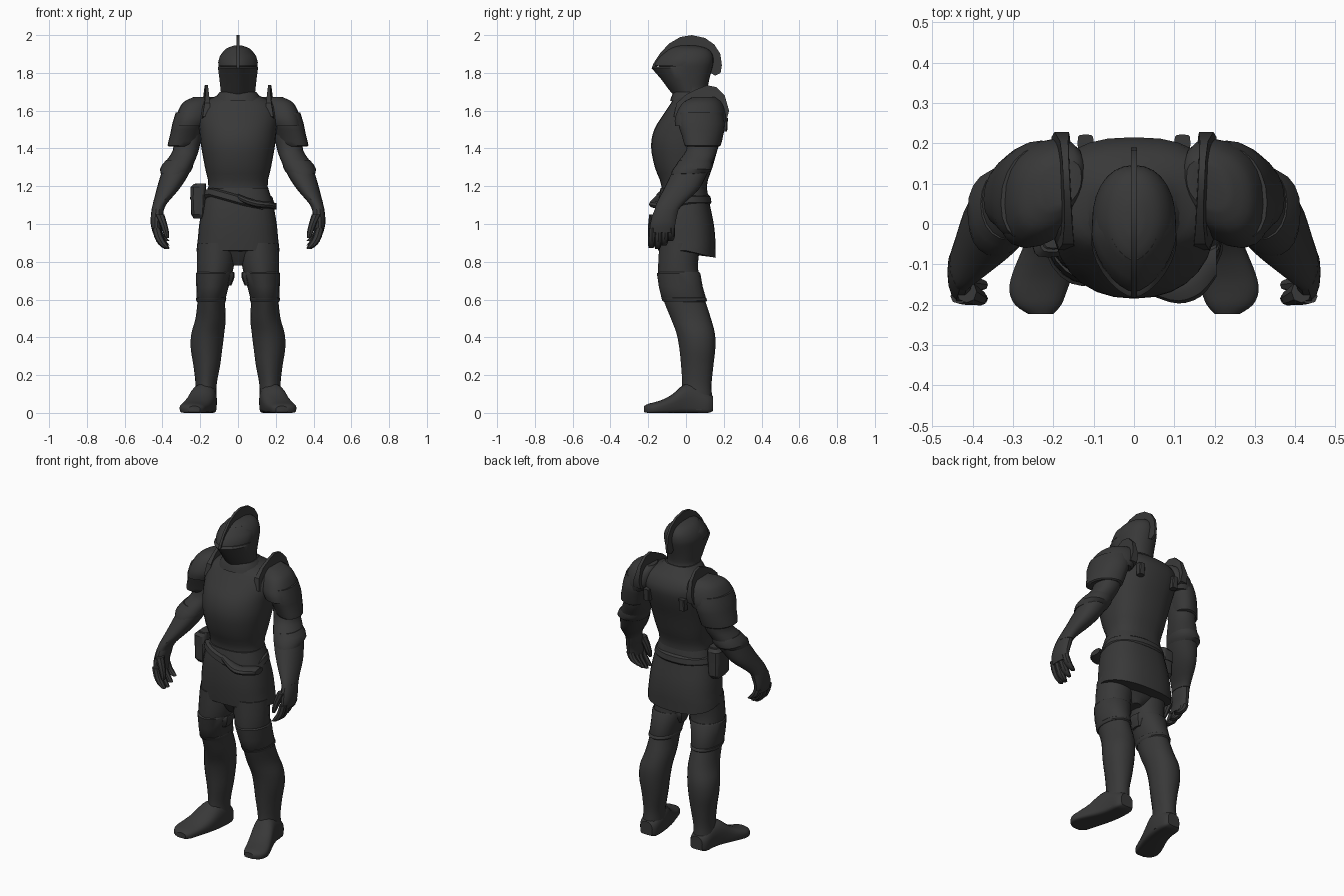
import bpy, bmesh, math

steel = bpy.data.materials.new("dark steel")
steel.diffuse_color = (0.04, 0.04, 0.04, 1)


def finish(name, bm, mirror=False, angle=35):
    bmesh.ops.recalc_face_normals(bm, faces=bm.faces)
    me = bpy.data.meshes.new(name)
    bm.to_mesh(me)
    bm.free()
    me.materials.append(steel)
    ob = bpy.data.objects.new(name, me)
    bpy.context.collection.objects.link(ob)
    if mirror:
        ob.modifiers.new("Mirror", 'MIRROR')
    bpy.ops.object.select_all(action='DESELECT')
    ob.select_set(True)
    bpy.context.view_layer.objects.active = ob
    bpy.ops.object.shade_smooth_by_angle(angle=math.radians(angle))
    return ob


def smooth_rings(rings, sub):
    """Catmull-Rom interpolation between rings."""
    out = []
    for i in range(len(rings) - 1):
        a, b, c, d = (rings[max(i - 1, 0)], rings[i], rings[i + 1],
                      rings[min(i + 2, len(rings) - 1)])
        for s in range(sub):
            t = s / sub
            out.append([0.5 * (2 * q + (r - p) * t + (2 * p - 5 * q + 4 * r - w) * t * t
                        + (3 * q - p - 3 * r + w) * t ** 3) for p, q, r, w in zip(a, b, c, d)])
    return out + [rings[-1]]


def loft(name, rings, axis='z', sub=3, n=20, front=2.2, back=2.2, mirror=False, shift=None):
    """Skin rings given as (u0, u1, v0, v1, position along axis)."""
    bm = bmesh.new()
    loops = []
    for u0, u1, v0, v1, w in smooth_rings(rings, sub):
        loop = []
        for k in range(n):
            a = 2 * math.pi * k / n
            c, s = math.cos(a), math.sin(a)
            e = 2 / (front if s < 0 else back)
            u = (u0 + u1) / 2 + (u1 - u0) / 2 * math.copysign(abs(c) ** e, c)
            v = (v0 + v1) / 2 + (v1 - v0) / 2 * math.copysign(abs(s) ** e, s)
            co = {'z': (u, v, w), 'y': (u, w, v), 'x': (w, u, v)}[axis]
            if shift:
                co = shift(*co)
            loop.append(bm.verts.new(co))
        loops.append(loop)
    for p, q in zip(loops, loops[1:]):
        for k in range(n):
            bm.faces.new((p[k], p[(k + 1) % n], q[(k + 1) % n], q[k]))
    bm.faces.new(loops[0])
    bm.faces.new(loops[-1])
    return finish(name, bm, mirror)


def plate(name, outline, x, thick, mirror=False, shift=None):
    """Extrude a (y, z) outline along x."""
    bm = bmesh.new()
    f = bm.faces.new([bm.verts.new((x - thick / 2, y, z)) for y, z in outline])
    r = bmesh.ops.extrude_face_region(bm, geom=[f])
    bmesh.ops.translate(bm, vec=(thick, 0, 0),
                        verts=[g for g in r['geom'] if isinstance(g, bmesh.types.BMVert)])
    if shift:
        bmesh.ops.triangulate(bm, faces=bm.faces)
        for v in bm.verts:
            v.co = shift(*v.co)
    return finish(name, bm, mirror)


# breastplate and back
loft("cuirass", [
    (-.185, .185, -.14, .125, 1.08), (-.157, .157, -.13, .11, 1.2),
    (-.175, .175, -.165, .14, 1.3), (-.195, .195, -.185, .172, 1.41),
    (-.205, .205, -.168, .202, 1.5), (-.215, .215, -.12, .215, 1.58),
    (-.195, .195, -.08, .19, 1.64), (-.12, .12, -.06, .15, 1.675),
    (-.09, .09, -.04, .12, 1.70)], n=28, back=2.5)
loft("gorget", [(-.13, .13, -.085, .155, 1.65), (-.112, .112, -.075, .13, 1.68),
                (-.095, .095, -.065, .115, 1.70)], n=24, sub=2)
# small strap ends on the back
loft("back_strap", [(.1, .14, .18, .222, 1.56), (.1, .14, .18, .218, 1.49)],
     sub=1, n=12, front=4, back=4, mirror=True)

# skirt, hem hanging lower at the back
loft("skirt", [
    (-.16, .16, -.135, .11, 1.19), (-.187, .187, -.15, .127, 1.1),
    (-.205, .205, -.155, .147, 1.0), (-.213, .213, -.152, .155, .92),
    (-.22, .22, -.147, .155, .86)], n=28, front=2.5, back=2.5,
    shift=lambda x, y, z: (x, y, z - (max(0, y) * .25) * (z < .87)))
loft("hip_cloth", [(-.2, .2, -.13, .1, .9), (-.15, .15, -.1, .07, .84),
                   (-.035, .035, -.07, .04, .78)])
# belts and the knotted strap
loft("belt", [(-.168, .168, -.14, .118, 1.155), (-.184, .184, -.158, .13, 1.145),
              (-.192, .192, -.162, .135, 1.115), (-.185, .185, -.15, .128, 1.105)],
     sub=1, n=28, shift=lambda x, y, z: (x, y, z - .28 * x * (y < 0) * min(1, -y / .1)))
loft("belt_strap", [(-.16, -.12, 1.125, 1.16, .0), (-.18, -.12, 1.1, 1.14, .05),
                    (-.197, -.12, 1.085, 1.125, .11), (-.18, -.07, 1.08, 1.12, .165),
                    (-.13, -.05, 1.075, 1.11, .205)], axis='x', n=10)
# pouch on the hip
loft("pouch", [(-.225, -.17, -.06, .03, 1.215), (-.243, -.17, -.075, .045, 1.2),
               (-.25, -.17, -.08, .05, 1.13), (-.248, -.175, -.08, .05, 1.05),
               (-.235, -.18, -.065, .035, 1.03)], sub=1, n=16, front=4, back=4)
loft("pouch_flap", [(-.235, -.17, -.07, .04, 1.212), (-.252, -.17, -.083, .053, 1.195),
                    (-.253, -.17, -.083, .053, 1.13)], sub=1, n=16, front=4, back=4)

# helmet, visor and crest
loft("helmet", [
    (-.1, .1, -.06, .125, 1.67), (-.088, .088, -.075, .115, 1.71),
    (-.094, .094, -.1, .122, 1.76), (-.102, .102, -.14, .138, 1.82),
    (-.103, .103, -.14, .146, 1.86), (-.088, .088, -.115, .14, 1.9),
    (-.06, .06, -.08, .11, 1.93), (-.02, .02, -.03, .05, 1.945)], n=28, front=1.8)
loft("visor", [
    (-.088, .088, -.05, .09, 1.665), (-.092, .092, -.09, .09, 1.71),
    (-.098, .098, -.13, .09, 1.765), (-.106, .106, -.182, .09, 1.825),
    (-.104, .104, -.165, .09, 1.835)], n=28, sub=1, front=1.6)
loft("brow", [(-.103, .103, -.168, .1, 1.838), (-.105, .105, -.163, .11, 1.855),
              (-.096, .096, -.135, .1, 1.89), (-.06, .06, -.09, .06, 1.925)],
     n=28, sub=1, front=1.6)
plate("crest", [(-.182, 1.825), (-.172, 1.85), (-.14, 1.9), (-.09, 1.955), (-.03, 1.99),
                (.03, 2.0), (.1, 1.985), (.15, 1.95), (.182, 1.9), (.19, 1.84),
                (.183, 1.8), (.155, 1.785), (.13, 1.8), (.12, 1.88), (.0, 1.93),
                (-.1, 1.88), (-.14, 1.84)], 0, .014)


# shoulders, swept forward towards the outside
def sweep(x, y, z):
    return x, y - .32 * (x - .22), z


loft("pauldron", [
    (.13, .235, .03, .14, 1.672), (.12, .285, -.01, .175, 1.648),
    (.12, .312, -.035, .197, 1.61), (.13, .33, -.05, .208, 1.56),
    (.155, .338, -.045, .205, 1.52)], mirror=True, back=2.5, shift=sweep)
loft("upper_arm_plate", [
    (.16, .33, -.025, .2, 1.59), (.17, .348, -.025, .215, 1.53),
    (.19, .36, -.0, .21, 1.47), (.205, .373, .02, .2, 1.415),
    (.225, .353, .035, .185, 1.41)], sub=2, mirror=True, shift=sweep)
plate("shoulder_fin", [(-.065, 1.57), (-.05, 1.64), (.0, 1.685), (.06, 1.715), (.11, 1.735),
                       (.16, 1.725), (.205, 1.68), (.228, 1.6), (.215, 1.55), (.1, 1.5),
                       (0, 1.53)], 0, 1, True,
      lambda x, y, z: (.157 + .05 * y + (x + .3) * (.016 + .2 * max(0, 1.7 - z)), y, z))

# arms and elbow guards
loft("arm", [
    (.19, .34, .01, .18, 1.47), (.208, .345, 0, .165, 1.39),
    (.232, .385, -.045, .14, 1.325), (.268, .412, -.085, .105, 1.25),
    (.315, .432, -.12, .065, 1.18), (.375, .45, -.155, -.01, 1.11),
    (.39, .457, -.165, -.035, 1.08)], mirror=True)
loft("elbow_guard", [
    (.235, .38, -.04, .14, 1.335), (.238, .4, -.055, .142, 1.31),
    (.25, .413, -.073, .135, 1.285), (.272, .41, -.08, .1, 1.26)],
    sub=1, mirror=True, shift=lambda x, y, z: (x, y, z + .08 * (x - .33)))
# hands
loft("palm", [
    (.392, .455, -.16, -.035, 1.09), (.395, .461, -.178, -.045, 1.05),
    (.405, .462, -.19, -.055, 1.0), (.402, .452, -.195, -.06, .955)], mirror=True, n=14)
for i, tip in enumerate((.872, .868, .885, .91)):
    y = -.178 + .034 * i
    top = .98
    loft("finger_%d" % (i + 1), [
        (.41, .455, y - .02, y + .018, top),
        (.397, .443, y - .022, y + .018, top - (top - tip) * .45),
        (.375, .42, y - .023, y + .014, top - (top - tip) * .8),
        (.362, .39, y - .02, y + .006, tip)], n=8, sub=2, mirror=True)
loft("thumb", [(.39, .44, -.195, -.14, 1.05), (.375, .415, -.2, -.155, 1.0),
               (.365, .398, -.202, -.165, .955), (.366, .384, -.2, -.178, .925)],
     n=8, sub=2, mirror=True)

# legs with keeled shins
loft("leg", [
    (.01, .215, -.14, .08, .9), (.02, .218, -.147, .063, .79),
    (.04, .216, -.145, .075, .7), (.067, .214, -.12, .1, .6),
    (.065, .225, -.08, .132, .5), (.073, .247, -.05, .153, .42),
    (.083, .25, -.035, .155, .34), (.095, .236, -.026, .145, .25),
    (.113, .225, -.02, .135, .15), (.113, .23, -.03, .138, .08),
    (.113, .235, -.04, .138, .015)], front=1.8, mirror=True)
loft("thigh_plate", [
    (.03, .218, -.146, .07, .745), (.03, .223, -.154, .076, .738),
    (.05, .221, -.144, .088, .67), (.064, .219, -.13, .105, .61),
    (.068, .216, -.12, .102, .6)], sub=1, mirror=True, front=1.9)
loft("garter", [(.064, .217, -.126, .102, .612), (.062, .222, -.13, .108, .607),
                (.064, .221, -.125, .112, .594), (.068, .217, -.117, .104, .588)],
     sub=1, mirror=True, front=1.9)
loft("garter_knot", [(.02, .065, -.08, .02, .745), (.018, .07, -.085, .02, .72),
                     (.035, .075, -.07, .0, .675)], n=8, mirror=True)
# boots, toes turned out
loft("boot", [
    (.13, .21, .01, .09, .142), (.115, .228, .0, .11, .115),
    (.112, .238, .0, .15, .05), (.118, .255, .0, .15, -.01),
    (.133, .28, .0, .1, -.07), (.152, .302, .0, .07, -.125),
    (.166, .309, .0, .057, -.165), (.18, .295, .0, .048, -.2),
    (.2, .262, .004, .036, -.223)], axis='y', front=6, mirror=True)
